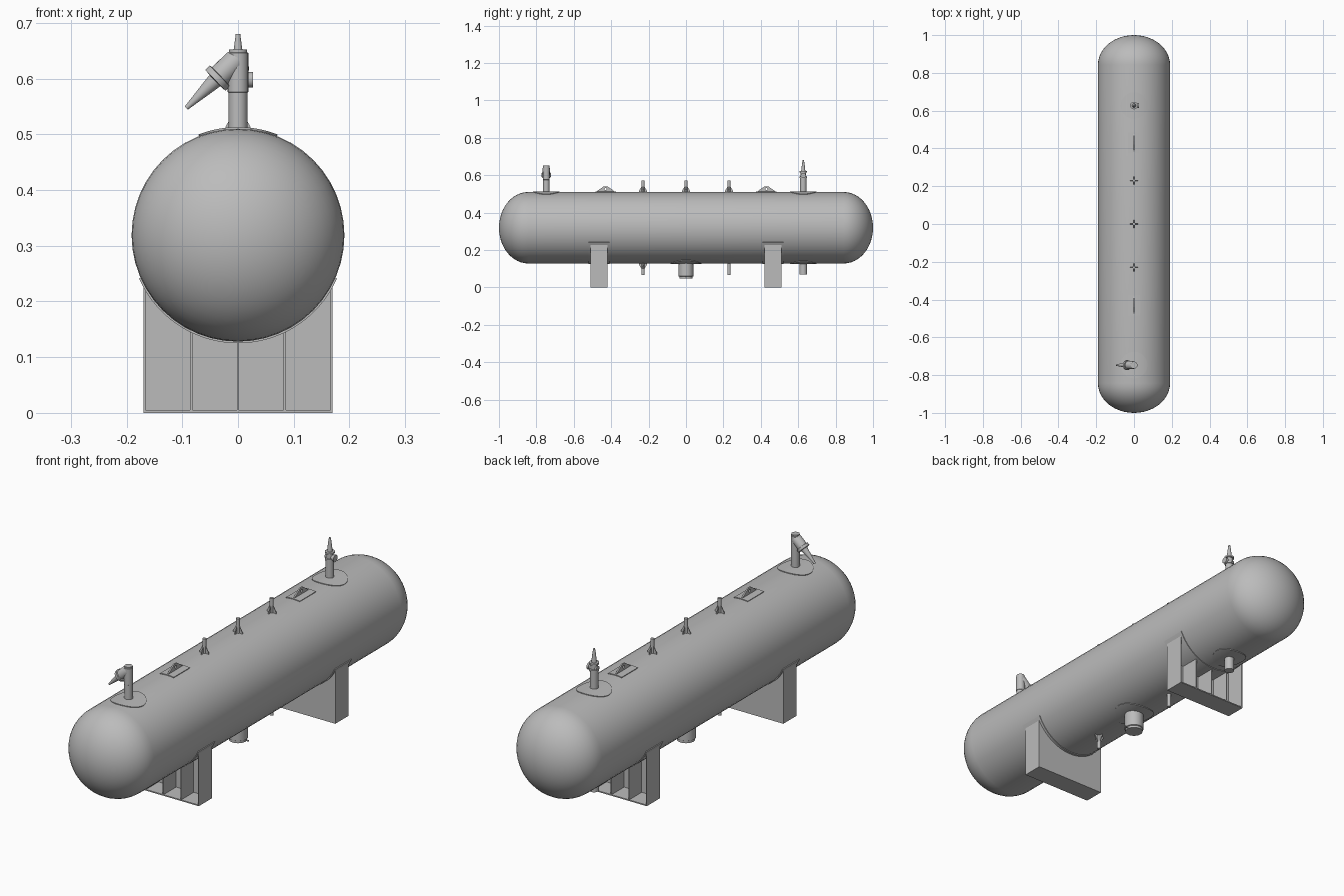
import bpy, bmesh, math
from mathutils import Vector

if "Cube" in bpy.data.objects:
    bpy.data.objects.remove(bpy.data.objects["Cube"], do_unlink=True)

R, C = 0.191, 0.319          # tank radius and axis height
TOP, BOTTOM = C + R, C - R
UP, DOWN = Vector((0, 0, 1)), Vector((0, 0, -1))
parts = []

steel = bpy.data.materials.new("grey_steel")
steel.use_nodes = True
steel.diffuse_color = (0.5, 0.5, 0.5, 1)
steel.node_tree.nodes["Principled BSDF"].inputs["Base Color"].default_value = (0.5, 0.5, 0.5, 1)


def finish(name, bm):
    bmesh.ops.remove_doubles(bm, verts=bm.verts[:], dist=0.00001)
    bmesh.ops.recalc_face_normals(bm, faces=bm.faces[:])
    mesh = bpy.data.meshes.new(name)
    bm.to_mesh(mesh)
    bm.free()
    mesh.materials.append(steel)
    obj = bpy.data.objects.new(name, mesh)
    bpy.context.collection.objects.link(obj)
    parts.append(obj)
    return obj


def lathe(name, origin, axis, profile, segs=24):
    """Turn a (radius, distance) profile about an axis and cap its ends."""
    bm = bmesh.new()
    origin = Vector(origin)
    turn = UP.rotation_difference(Vector(axis).normalized())
    rings = []
    for r, h in profile:
        rings.append([bm.verts.new(origin + turn @ Vector((
            r * math.cos(math.tau * i / segs), r * math.sin(math.tau * i / segs), h)))
            for i in range(segs)])
    for a, b in zip(rings, rings[1:]):
        for i in range(segs):
            j = (i + 1) % segs
            bm.faces.new((a[i], a[j], b[j], b[i]))
    for ring, (r, h) in ((rings[0], profile[0]), (rings[-1], profile[-1])):
        if r > 0.0001:
            bm.faces.new(ring)
    return finish(name, bm)


def plate(name, outline, offset):
    """Extrude a flat outline of points by an offset."""
    bm = bmesh.new()
    face = bm.faces.new([bm.verts.new(p) for p in outline])
    new = bmesh.ops.extrude_face_region(bm, geom=[face])["geom"]
    bmesh.ops.translate(bm, vec=offset, verts=[v for v in new if isinstance(v, bmesh.types.BMVert)])
    return finish(name, bm)


def box(name, x0, x1, y0, y1, z0, z1):
    return plate(name, [(x0, y0, z0), (x1, y0, z0), (x1, y1, z0), (x0, y1, z0)], (0, 0, z1 - z0))


def shell(name, y, side, stations, thick=0.003):
    """Thin sheet wrapped on the tank; stations are (x, half width)."""
    bm = bmesh.new()
    rows = []
    for x, w in stations:
        a = math.asin(x / R)
        rows.append([bm.verts.new((rad * math.sin(a), y + s * w, C + side * rad * math.cos(a)))
                     for rad, s in ((R + thick, -1), (R + thick, 1), (R - thick, 1), (R - thick, -1))])
    for a, b in zip(rows, rows[1:]):
        for i in range(4):
            j = (i + 1) % 4
            bm.faces.new((a[i], a[j], b[j], b[i]))
    bm.faces.new(rows[0])
    bm.faces.new(rows[-1])
    return finish(name, bm)


def round_pad(name, y, side, r, n=24):
    angles = [math.pi * i / n for i in range(n + 1)]
    shell(name, y, side, [(-r * math.cos(a), r * math.sin(a) + 0.0002) for a in angles])


def strip_pad(name, y, side, half_x, half_y, n=8):
    shell(name, y, side, [(half_x * (2 * i / n - 1), half_y) for i in range(n + 1)])


def arc_z(x):
    return C - math.sqrt(R * R - x * x)


# Tank shell with elliptical heads
DOME, STEPS = 0.157, 12
head = [(R * math.sin(math.pi / 2 * i / STEPS), -1 + DOME * (1 - math.cos(math.pi / 2 * i / STEPS)))
        for i in range(STEPS + 1)]
lathe("tank_shell", (0, 0, C), (0, 1, 0), head + [(r, -h) for r, h in reversed(head)], 48)

# Saddles: the web faces the middle, ribs open outwards
HALF, T = 0.17, 0.004
for label, s in (("front", -1), ("back", 1)):
    inner, outer = s * 0.421, s * 0.511
    box(label + "_saddle_base", -HALF, HALF, min(inner, outer), max(inner, outer), 0, 0.005)
    xs = [HALF * (1 - i / 12) for i in range(25)]
    plate(label + "_saddle_web",
          [(-HALF, inner, 0), (HALF, inner, 0)] + [(x, inner, arc_z(x)) for x in xs], (0, s * T, 0))
    for i in range(-2, 3):
        x = i * (HALF - T / 2) / 2
        box(label + "_saddle_rib", x - T / 2, x + T / 2, min(inner, outer), max(inner, outer),
            0, arc_z(x) + 0.003)
    strip_pad(label + "_saddle_wear_plate", s * 0.466, -1, 0.175, 0.056, 32)

# Lifting lugs: triangular plate with a hole, on a curved pad
for label, s in (("front", -1), ("back", 1)):
    y = s * 0.43
    strip_pad(label + "_lug_pad", y, 1, 0.032, 0.055)
    lug = plate(label + "_lifting_lug",
                [(-0.003, y + dy, TOP + dz) for dy, dz in
                 ((-0.046, -0.002), (0.046, -0.002), (0.046, 0.005), (0.01, 0.03), (-0.01, 0.03), (-0.046, 0.005))],
                (0.006, 0, 0))
    cutter = lathe(label + "_lug_hole_cutter", (-0.02, y, TOP + 0.016), (1, 0, 0),
                   [(0.006, 0), (0.006, 0.04)], 16)
    parts.remove(cutter)
    cutter.hide_render = True
    cutter.hide_viewport = True
    cut = lug.modifiers.new("hole", 'BOOLEAN')
    cut.operation = 'DIFFERENCE'
    cut.object = cutter


# Small couplings, braced by crossed gussets
def coupling(name, y, side, gussets=True):
    z = TOP if side > 0 else BOTTOM
    lathe(name, (0, y, z), UP * side, [(0.008, -0.01), (0.008, 0.062)], 16)
    if gussets:
        for dx, dy in ((1, 0), (-1, 0), (0, 1), (0, -1)):
            d, across = Vector((dx, dy, 0)), Vector((dy, dx, 0)) * 0.003
            base = Vector((0, y, z)) - across / 2
            plate(name + "_gusset",
                  [base + d * r + UP * side * h for r, h in
                   ((0.004, -0.006), (0.022, -0.006), (0.022, 0.004), (0.008, 0.03), (0.004, 0.03))], across)


for label, y in (("front", -0.23), ("middle", 0), ("back", 0.23)):
    coupling(label + "_top_coupling", y, 1)
coupling("front_drain", -0.23, -1)
coupling("back_drain", 0.23, -1, False)

# Front relief valve with slanted outlet
Y = -0.747
round_pad("front_valve_pad", Y, 1, 0.07)
lathe("front_valve_body", (0, Y, TOP), UP,
      [(0.017, -0.01), (0.017, 0.065), (0.0185, 0.066), (0.0185, 0.136), (0.0165, 0.137), (0.0165, 0.142)])
lathe("front_valve_outlet", (0.004, Y, 0.64), (-1, 0, -0.96),
      [(0.016, 0), (0.021, 0.012), (0.021, 0.05), (0.026, 0.051), (0.026, 0.062), (0.014, 0.063),
       (0.011, 0.085), (0.004, 0.134)])

# Back valve with side stub and conical vent
Y = 0.627
round_pad("back_valve_pad", Y, 1, 0.07)
lathe("back_valve_body", (0, Y, TOP), UP,
      [(0.017, -0.01), (0.017, 0.075), (0.02, 0.076), (0.02, 0.084), (0.015, 0.085), (0.015, 0.104),
       (0.02, 0.105), (0.02, 0.112), (0.011, 0.113), (0.008, 0.14), (0.004, 0.17)])
lathe("back_valve_stub", (-0.018, Y, 0.598), (1, 0, 0),
      [(0.011, 0), (0.011, 0.036), (0.014, 0.037), (0.014, 0.045)])

# Bottom sump and outlet
round_pad("sump_pad", 0, -1, 0.083)
lathe("sump", (0, 0, BOTTOM), DOWN, [(0.04, -0.01), (0.04, 0.068), (0.036, 0.07), (0.036, 0.08)], 32)
lathe("sump_handle", (0.025, 0, 0.055), (1, 0, 0), [(0.003, 0), (0.003, 0.026)], 8)
round_pad("outlet_pad", 0.627, -1, 0.07)
lathe("bottom_outlet", (0, 0.627, BOTTOM), DOWN, [(0.02, -0.01), (0.02, 0.06)])

# Smooth the round surfaces, keep edges crisp
bpy.ops.object.select_all(action='DESELECT')
for obj in parts:
    obj.select_set(True)
bpy.context.view_layer.objects.active = parts[0]
bpy.ops.object.shade_smooth_by_angle(angle=math.radians(30))
